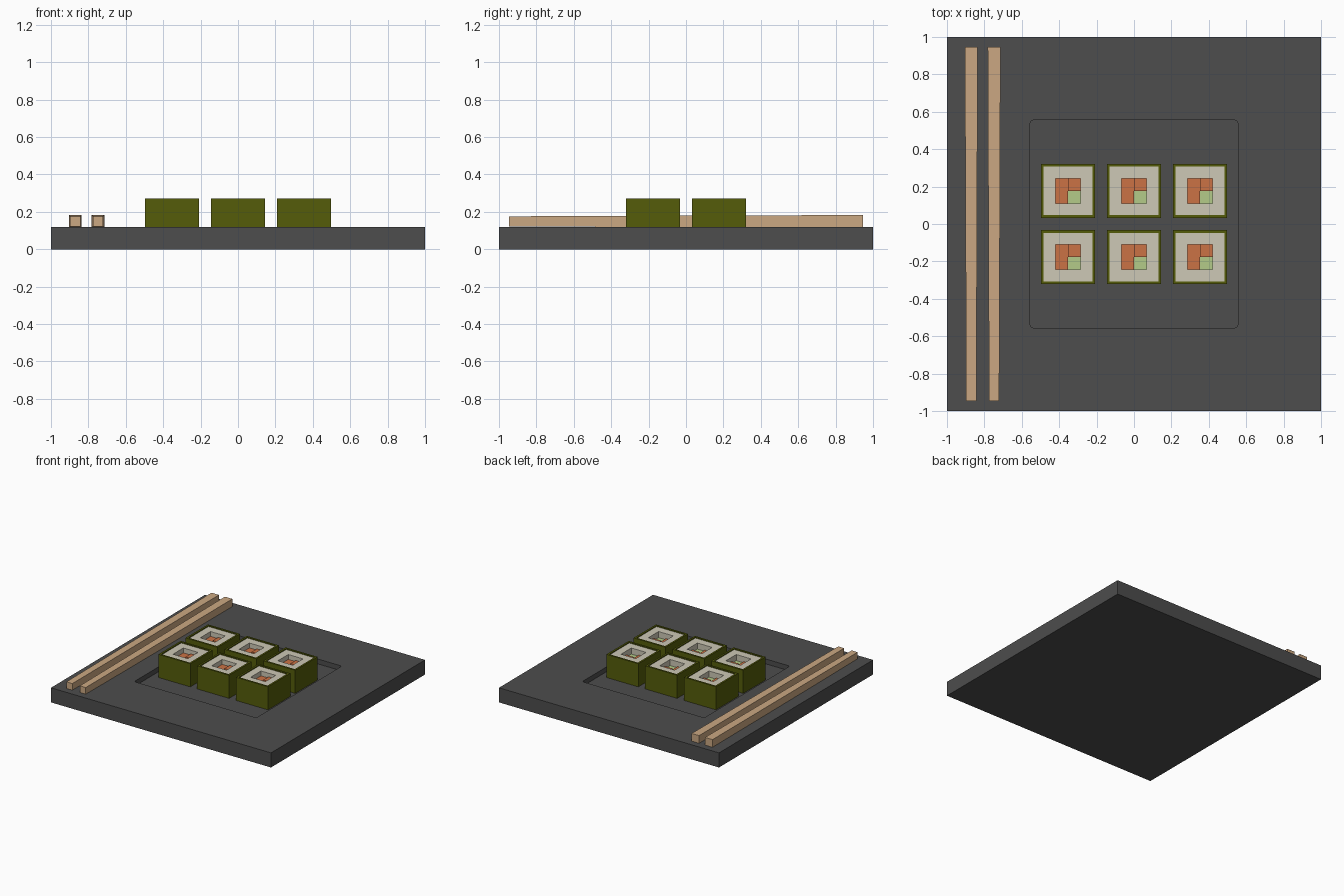
import bpy, bmesh

if "Cube" in bpy.data.objects:
    bpy.data.objects.remove(bpy.data.objects["Cube"])

def lin(c):
    return c / 12.92 if c <= 0.04045 else ((c + 0.055) / 1.055) ** 2.4

def material(name, r, g, b):
    m = bpy.data.materials.new(name)
    m.diffuse_color = (lin(r / 255), lin(g / 255), lin(b / 255), 1)
    m.use_nodes = True
    m.node_tree.nodes["Principled BSDF"].inputs["Base Color"].default_value = m.diffuse_color
    return m

SLATE = material("slate", 77, 77, 77)
SEAWEED = material("seaweed", 85, 92, 10)
RICE = material("rice", 205, 200, 182)
SALMON = material("salmon", 203, 114, 69)
AVOCADO = material("avocado", 180, 203, 136)
WOOD = material("wood", 203, 168, 130)

def make(name, bm, mat):
    bmesh.ops.recalc_face_normals(bm, faces=bm.faces)
    me = bpy.data.meshes.new(name)
    bm.to_mesh(me)
    bm.free()
    ob = bpy.data.objects.new(name, me)
    bpy.context.collection.objects.link(ob)
    if mat:
        me.materials.append(mat)
    return ob

def square(bm, x, y, h, z):
    return [bm.verts.new((x + sx * h, y + sy * h, z))
            for sx, sy in ((-1, -1), (1, -1), (1, 1), (-1, 1))]

def box(name, x0, x1, y0, y1, z0, z1, mat):
    bm = bmesh.new()
    bmesh.ops.create_cube(bm, size=1)
    for v in bm.verts:
        v.co = (x0 if v.co.x < 0 else x1, y0 if v.co.y < 0 else y1,
                z0 if v.co.z < 0 else z1)
    return make(name, bm, mat)

def tube(name, x, y, outer, inner, z0, z1, mat):
    """Square tube with an open middle."""
    bm = bmesh.new()
    loops = [square(bm, x, y, h, z) for h, z in
             ((outer, z0), (outer, z1), (inner, z1), (inner, z0))]
    for a, b in zip(loops, loops[1:] + loops[:1]):
        for i in range(4):
            j = (i + 1) % 4
            bm.faces.new((a[i], a[j], b[j], b[i]))
    return make(name, bm, mat)

# Plate with a shallow round-cornered recess
FLOOR = 0.08
plate = box("plate", -1, 1, -1, 1, 0, 0.12, SLATE)
bm = bmesh.new()
bmesh.ops.create_cube(bm, size=1)
for v in bm.verts:
    v.co = (v.co.x * 1.11, v.co.y * 1.11, FLOOR if v.co.z < 0 else 0.3)
upright = [e for e in bm.edges if abs(e.verts[0].co.z - e.verts[1].co.z) > 0.1]
bmesh.ops.bevel(bm, geom=upright, offset=0.015, segments=2, profile=0.5, affect='EDGES')
cutter = make("recess_cutter", bm, SLATE)
cutter.hide_render = True
cutter.hide_set(True)
cut = plate.modifiers.new("recess", 'BOOLEAN')
cut.operation = 'DIFFERENCE'
cut.solver = 'EXACT'
cut.object = cutter

# Six sushi rolls: seaweed wrap, rice ring, sunken fillings
F = 0.067
n = 0
for y in (-0.177, 0.177):
    for x in (-0.353, 0, 0.353):
        n += 1
        tube(f"seaweed_{n}", x, y, 0.145, 0.13, FLOOR, 0.27, SEAWEED)
        tube(f"rice_{n}", x, y, 0.13, F, FLOOR, 0.262, RICE)
        box(f"salmon_long_{n}", x - F, x, y - F, y + F, FLOOR, 0.222, SALMON)
        box(f"salmon_cube_{n}", x, x + F, y, y + F, FLOOR, 0.232, SALMON)
        box(f"avocado_{n}", x, x + F, y - F, y, FLOOR, 0.212, AVOCADO)

# Pair of tapered square chopsticks
for i, x in enumerate((-0.87, -0.748), 1):
    bm = bmesh.new()
    bmesh.ops.create_cube(bm, size=2)
    for v in bm.verts:
        h = 0.027 if v.co.y < 0 else 0.034
        v.co = (x + v.co.x * h, v.co.y * 0.947, 0.149 + v.co.z * h)
    make(f"chopstick_{i}", bm, WOOD)
